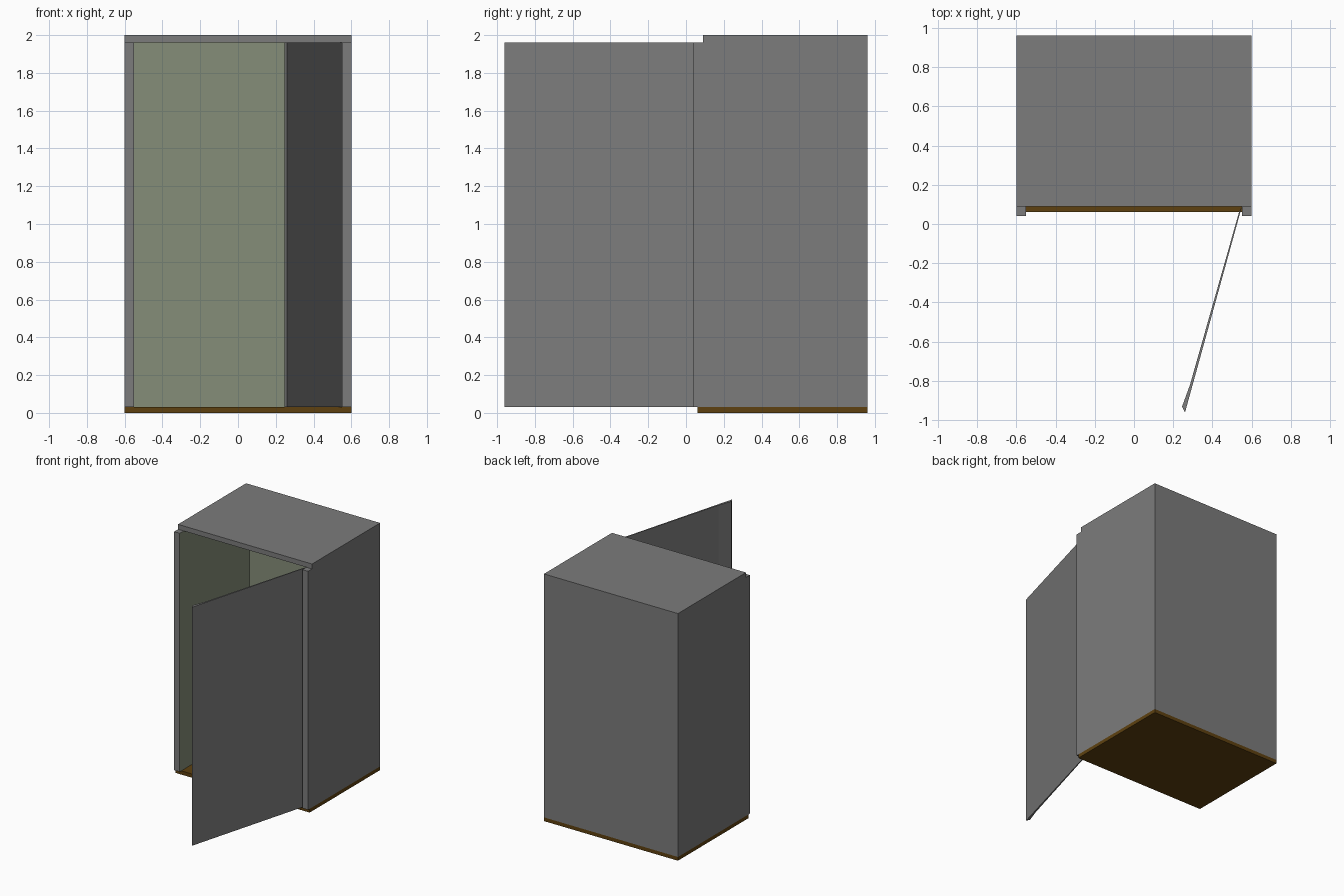
import bpy, bmesh

if "Cube" in bpy.data.objects:
    bpy.data.objects.remove(bpy.data.objects["Cube"])


def material(name, rgb):
    m = bpy.data.materials.new(name)
    m.diffuse_color = (*rgb, 1)
    m.use_nodes = True
    m.node_tree.nodes["Principled BSDF"].inputs["Base Color"].default_value = m.diffuse_color
    return m


GREY = material("grey_metal", (0.2, 0.2, 0.2))
GREEN = material("pale_green_lining", (0.235, 0.268, 0.19))
BROWN = material("brown_floor", (0.112, 0.053, 0.005))


def prism(name, outline, z0, z1, mats, is_lining=None):
    """Extrude a plan outline upward; faces picked by the rule get the second material."""
    bm = bmesh.new()
    base = bm.faces.new([bm.verts.new((x, y, z0)) for x, y in outline])
    ext = bmesh.ops.extrude_face_region(bm, geom=[base], use_keep_orig=True)
    top = [v for v in ext["geom"] if isinstance(v, bmesh.types.BMVert)]
    bmesh.ops.translate(bm, verts=top, vec=(0, 0, z1 - z0))
    bmesh.ops.recalc_face_normals(bm, faces=bm.faces)
    if is_lining:
        for f in bm.faces:
            f.material_index = int(is_lining(f.calc_center_median(), f.normal))
    mesh = bpy.data.meshes.new(name)
    bm.to_mesh(mesh)
    bm.free()
    for m in mats:
        mesh.materials.append(m)
    obj = bpy.data.objects.new(name, mesh)
    bpy.context.collection.objects.link(obj)
    return obj


def rect(x, y0, y1):
    return [(-x, y0), (x, y0), (x, y1), (-x, y1)]


# Floor slab
prism("floor", rect(0.6, 0.06, 0.96), 0, 0.03, [BROWN])

# Three walls as one U-shaped shell, lined on the inside
prism("walls",
      [(-0.6, 0.04), (-0.55, 0.04), (-0.55, 0.93), (0.55, 0.93),
       (0.55, 0.04), (0.6, 0.04), (0.6, 0.96), (-0.6, 0.96)],
      0.03, 1.96, [GREY, GREEN],
      lambda c, n: abs(n.z) < 0.5 and (n.x * c.x < -0.1 or (n.y < -0.5 and c.y > 0.5)))

# Roof slab with lined ceiling
prism("roof", rect(0.6, 0.09, 0.96), 1.96, 2.0, [GREY, GREEN],
      lambda c, n: n.z < -0.5)

# Open door, hinged at the right post, with a thicker lip at its free edge
prism("door",
      [(0.55, 0.09), (0.535, 0.06), (0.285, -0.82), (0.245, -0.93), (0.26, -0.96)],
      0.03, 1.96, [GREY])
